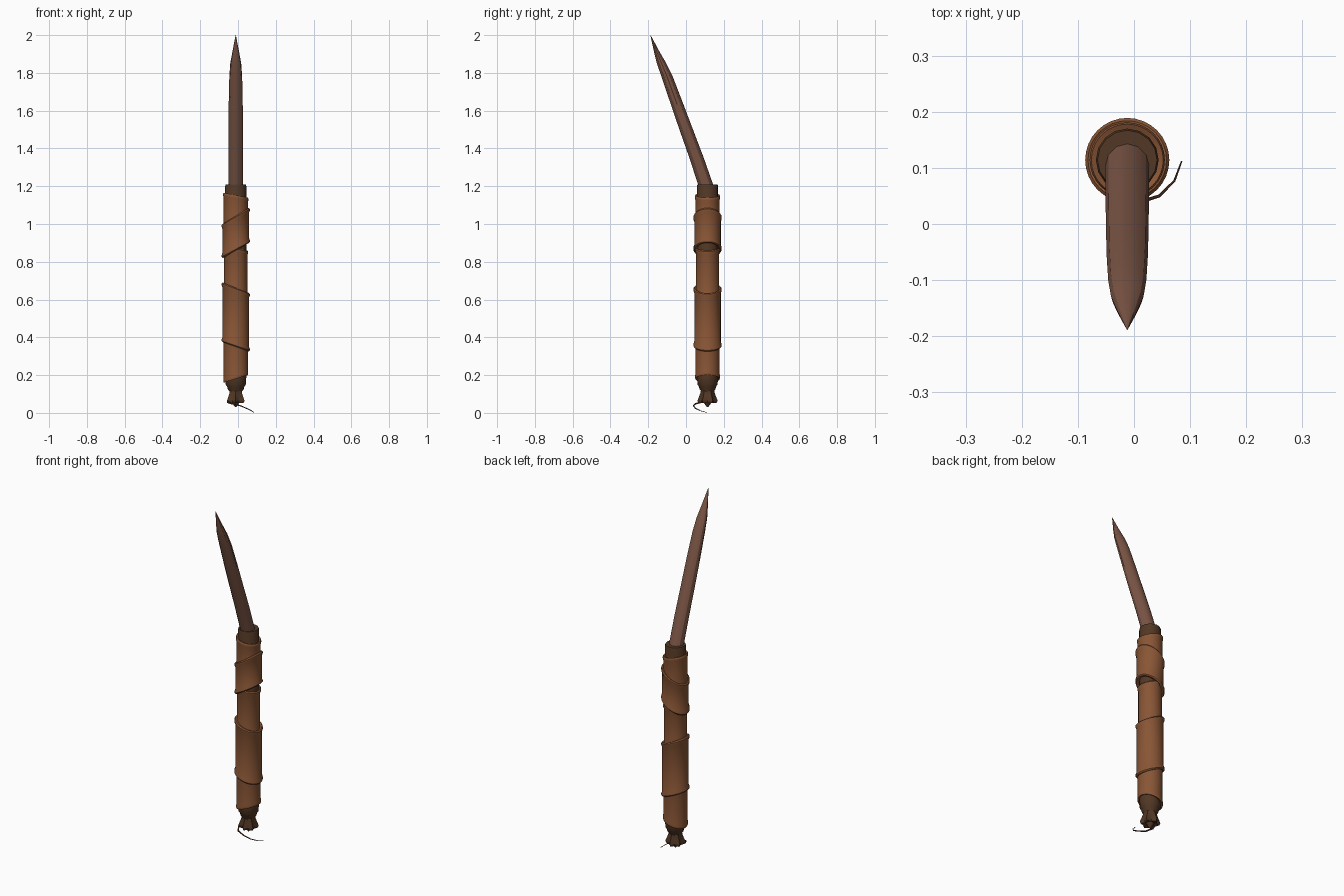
import bpy, bmesh, math
from mathutils import Vector

if "Cube" in bpy.data.objects:
    bpy.data.objects.remove(bpy.data.objects["Cube"])

CX, CY = -0.012, 0.114      # handle axis


def material(name, rgb):
    m = bpy.data.materials.new(name)
    m.diffuse_color = (*rgb, 1)
    m.use_nodes = True
    m.node_tree.nodes["Principled BSDF"].inputs["Base Color"].default_value = m.diffuse_color
    return m


LEATHER = material("tan leather", (0.25, 0.092, 0.036))
WOOD = material("dark wood", (0.085, 0.039, 0.018))
SPIKE = material("brown spike", (0.195, 0.09, 0.059))
CORD = material("dark cord", (0.09, 0.032, 0.018))


def skin(name, rings, mat, closed=False, angle=35):
    """Join rings of equal length with quads, capping or closing the ends."""
    bm = bmesh.new()
    vs = [[bm.verts.new(p) for p in ring] for ring in rings]
    n = len(vs[0])
    pairs = list(zip(vs, vs[1:]))
    if closed:
        pairs.append((vs[-1], vs[0]))
    for a, b in pairs:
        for i in range(n):
            j = (i + 1) % n
            bm.faces.new((a[i], a[j], b[j], b[i]))
    if not closed:
        bm.faces.new(vs[0][::-1])
        bm.faces.new(vs[-1])
    bmesh.ops.remove_doubles(bm, verts=bm.verts, dist=1e-5)
    bmesh.ops.recalc_face_normals(bm, faces=bm.faces)
    me = bpy.data.meshes.new(name)
    bm.to_mesh(me)
    bm.free()
    ob = bpy.data.objects.new(name, me)
    bpy.context.collection.objects.link(ob)
    me.materials.append(mat)
    bpy.ops.object.select_all(action='DESELECT')
    ob.select_set(True)
    bpy.context.view_layer.objects.active = ob
    bpy.ops.object.shade_smooth_by_angle(angle=math.radians(angle))
    return ob


def ring(z, rx, ry=None, cy=CY, n=16, lobe=0.0):
    """Horizontal ring; lobe pushes every other vertex outward."""
    ry = rx if ry is None else ry
    pts = []
    for i in range(n):
        a = math.tau * i / n
        k = 1 + lobe * (i % 2)
        pts.append((CX + rx * k * math.cos(a), cy + ry * k * math.sin(a), z))
    return pts


def sleeve(name, r, lip, top, bottom, n=32):
    """Leather tube with rolled lips; top and bottom are (left z, right z)."""
    inner = 0.054
    # radius, share of the top edge, z offset
    profile = [(inner, 1, -0.004), (r, 1, 0), (r + lip, 1, -0.006),
               (r + lip, 1, -0.014), (r, 1, -0.026),
               (r, 0.5, 0), (r, 0, 0.026),
               (r + lip, 0, 0.014), (r + lip, 0, 0.006), (r, 0, 0),
               (inner, 0, 0.004)]
    rings = []
    for rad, t, dz in profile:
        pts = []
        for i in range(n):
            a = math.tau * i / n
            s = 0.5 + 0.5 * math.cos(a)
            zt = top[0] + (top[1] - top[0]) * s
            zb = bottom[0] + (bottom[1] - bottom[0]) * s
            pts.append((CX + rad * math.cos(a), CY + rad * math.sin(a),
                        zb + (zt - zb) * t + dz))
        rings.append(pts)
    return skin(name, rings, LEATHER, closed=True)


# Wooden handle core with its tapered foot
skin("handle_core", [ring(z, r) for z, r in
     [(0.085, 0.03), (0.115, 0.034), (0.125, 0.042), (0.14, 0.046),
      (0.15, 0.053), (0.19, 0.056), (1.2, 0.056), (1.21, 0.053)]], WOOD)

# Leather wraps, thin under-layers and two thicker slanted bands
sleeve("upper_wrap", 0.064, 0.003, (1.165, 1.14), (0.93, 1.0))
sleeve("upper_band", 0.070, 0.005, (1.0, 1.085), (0.82, 0.9))
sleeve("middle_wrap", 0.061, 0.005, (0.89, 0.86), (0.6, 0.56))
sleeve("lower_band", 0.070, 0.005, (0.69, 0.635), (0.375, 0.325))
sleeve("lower_wrap", 0.064, 0.002, (0.42, 0.39), (0.16, 0.2))

# Knotted end with flared lobes
skin("end_knot", [ring(z, r, n=12, lobe=l) for z, r, l in
     [(0.125, 0.034, 0), (0.105, 0.033, 0.15), (0.085, 0.035, 0.3),
      (0.065, 0.037, 0.45), (0.052, 0.034, 0.4), (0.058, 0.02, 0.1),
      (0.045, 0.014, 0), (0.03, 0.003, 0)]], WOOD, angle=25)

# Leaning spike, faceted towards the point
skin("spike", [ring(z, rx, ry, cy, n=12) for z, cy, rx, ry in
     [(1.19, 0.11, 0.039, 0.040), (1.35, 0.056, 0.039, 0.038),
      (1.5, 0.001, 0.038, 0.036), (1.65, -0.053, 0.037, 0.033),
      (1.78, -0.1, 0.034, 0.030), (1.85, -0.129, 0.029, 0.025),
      (1.91, -0.154, 0.018, 0.015), (2.0, -0.188, 0.0008, 0.0008)]],
     SPIKE, angle=30)

# Loose tapering cord hanging from the knot
path = [Vector(p) for p in
        [(-0.03, 0.10, 0.066), (-0.055, 0.085, 0.057), (-0.035, 0.052, 0.049),
         (0.01, 0.039, 0.039), (0.045, 0.050, 0.024), (0.072, 0.077, 0.011),
         (0.085, 0.112, 0.002)]]
rings = []
for i, p in enumerate(path):
    d = (path[min(i + 1, len(path) - 1)] - path[max(i - 1, 0)]).normalized()
    side = d.cross(Vector((0, 0, 1))).normalized()
    up = side.cross(d)
    w = 0.0055 - 0.0007 * i
    rings.append([p + side * w * math.cos(a) + up * w * math.sin(a)
                  for a in (math.tau * k / 6 for k in range(6))])
skin("loose_cord", rings, CORD)
